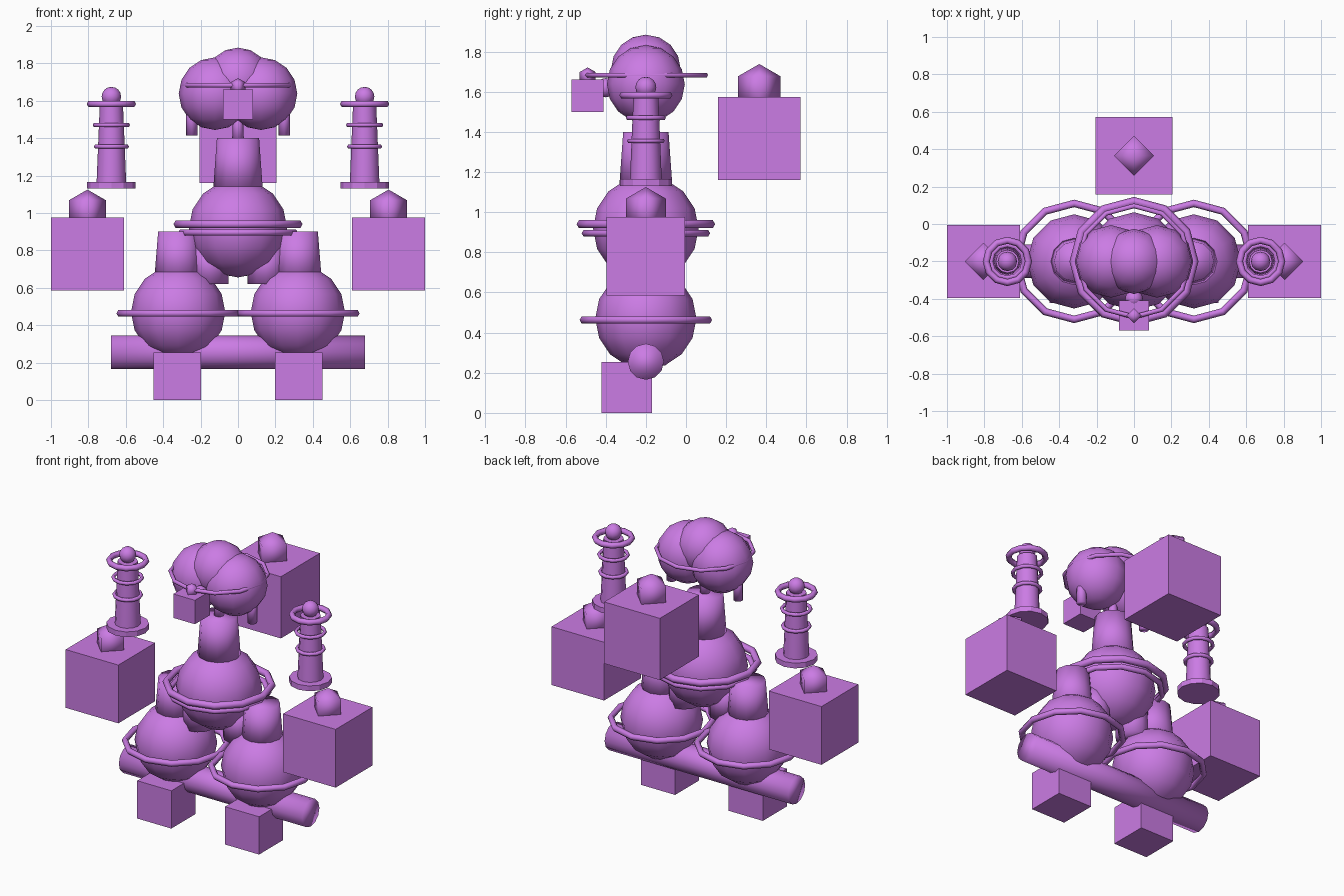
import bpy, math

if "Cube" in bpy.data.objects:
    bpy.data.objects.remove(bpy.data.objects["Cube"])

mat = bpy.data.materials.new("purple")
mat.diffuse_color = (0.6, 0.2, 0.78, 1)
mat.use_nodes = True
mat.node_tree.nodes["Principled BSDF"].inputs["Base Color"].default_value = mat.diffuse_color
AXIS_Y = -0.2  # most parts share this depth


def finish(name, smooth=True):
    ob = bpy.context.object
    ob.name = name
    ob.data.materials.append(mat)
    if smooth:
        bpy.ops.object.shade_smooth()
    return ob


def ball(name, loc, r, seg=12, rings=8):
    bpy.ops.mesh.primitive_uv_sphere_add(segments=seg, ring_count=rings, radius=r, location=loc)
    return finish(name)


def box(name, loc, size):
    bpy.ops.mesh.primitive_cube_add(size=size, location=loc)
    return finish(name, False)


def taper(name, x, z0, z1, r0, r1, seg=12, smooth=True):
    bpy.ops.mesh.primitive_cone_add(vertices=seg, radius1=r0, radius2=r1, depth=z1 - z0,
                                    location=(x, AXIS_Y, (z0 + z1) / 2))
    return finish(name, smooth)


def ring(name, x, z, outer, tube):
    bpy.ops.mesh.primitive_torus_add(major_segments=12, minor_segments=6,
                                     major_radius=outer - tube, minor_radius=tube,
                                     location=(x, AXIS_Y, z))
    return finish(name)


def gem_box(name, loc, size, gem_z, gem_r):
    box(name + "_box", loc, size)
    ball(name + "_gem", (loc[0], loc[1], gem_z), gem_r, 4, 2)


# Base axle
bpy.ops.mesh.primitive_cylinder_add(vertices=12, radius=0.09, depth=1.36,
                                    location=(0, AXIS_Y, 0.255),
                                    rotation=(0, math.pi / 2, 0))
finish("base_axle")

# Mirrored side parts
for s, side in ((-1, "left"), (1, "right")):
    # Foot, lower flask and its ring
    box(side + "_foot", (s * 0.325, -0.295, 0.127), 0.253)
    ball(side + "_lower_bulb", (s * 0.32, AXIS_Y, 0.47), 0.252)
    taper(side + "_lower_neck", s * 0.32, 0.64, 0.9, 0.128, 0.107)
    ring(side + "_lower_ring", s * 0.32, 0.463, 0.33, 0.02)
    # Stub under the body
    taper(side + "_body_stub", s * 0.15, 0.62, 0.82, 0.1, 0.1)
    # Floating box with gem
    gem_box(side + "_side", (s * 0.805, AXIS_Y, 0.78), 0.39, 1.01, 0.115)
    # Tower
    tx = s * 0.677
    taper(side + "_tower_base", tx, 1.13, 1.165, 0.13, 0.13, smooth=False)
    taper(side + "_tower_shaft", tx, 1.165, 1.58, 0.079, 0.062)
    bpy.ops.object.shade_smooth_by_angle(angle=math.radians(40))
    ring(side + "_tower_low_band", tx, 1.355, 0.094, 0.012)
    ring(side + "_tower_high_band", tx, 1.47, 0.1, 0.012)
    ring(side + "_tower_gallery", tx, 1.583, 0.132, 0.019)
    ball(side + "_tower_cap", (tx, AXIS_Y, 1.622), 0.052)
    # Head lobe and hanging peg
    ball(side + "_head_lobe", (s * 0.123, AXIS_Y, 1.638), 0.194)
    taper(side + "_head_peg", s * 0.247, 1.415, 1.58, 0.03, 0.03, 8)

# Body flask with two rings
ball("body_bulb", (0, AXIS_Y, 0.918), 0.263)
taper("body_neck", 0, 1.12, 1.4, 0.133, 0.113)
ring("body_upper_ring", 0, 0.94, 0.345, 0.023)
ring("body_lower_ring", 0, 0.895, 0.32, 0.018)

# Head top, ring and thin neck
ball("head_top_lobe", (0, AXIS_Y, 1.71), 0.174)
ring("head_ring", 0, 1.683, 0.31, 0.013)
taper("thin_neck", 0, 1.38, 1.54, 0.032, 0.025, 8)

# Front muzzle box and back box
ball("muzzle_joint", (0, -0.4, 1.62), 0.048)
gem_box("muzzle", (0, -0.49, 1.58), 0.16, 1.675, 0.046)
gem_box("back", (0, 0.365, 1.367), 0.413, 1.615, 0.123)
